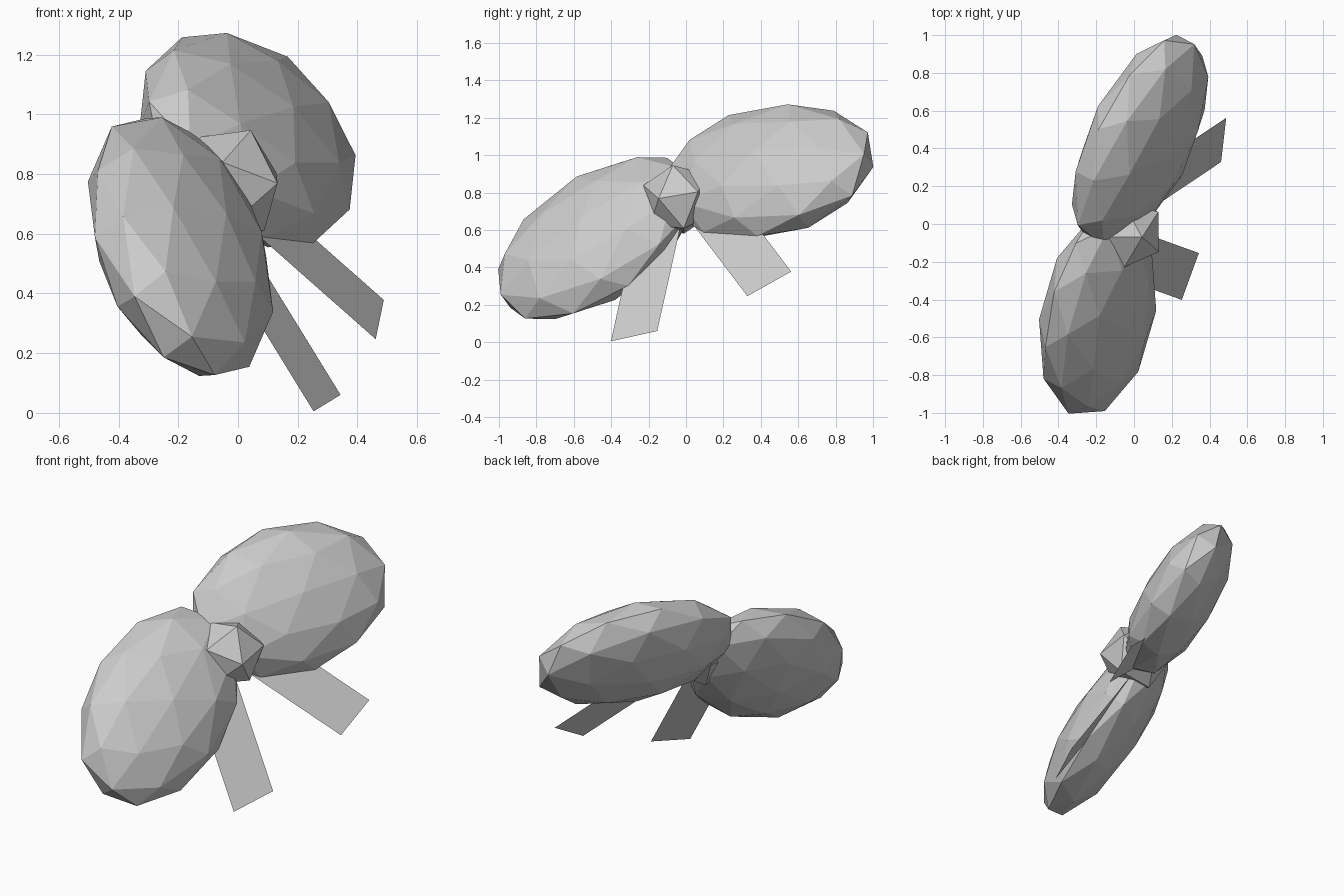
import bpy
import math
from mathutils import Matrix, Vector

cube = bpy.data.objects.get("Cube")
if cube:
    bpy.data.objects.remove(cube, do_unlink=True)

# One plain grey for the whole bow
grey = bpy.data.materials.new("plain_grey")
grey.use_nodes = True
grey.diffuse_color = (0.6, 0.6, 0.6, 1)
grey.node_tree.nodes["Principled BSDF"].inputs["Base Color"].default_value = (0.6, 0.6, 0.6, 1)

# Tilted frame of the bow: across the loops, out of its face, and up
across = Vector((0.222, 0.91, 0.352)).normalized()
up = Vector((0.74, -0.4, 0.54)).cross(across).normalized()
face = across.cross(up)
bow = Matrix((across, -face, up)).transposed().to_4x4()
bow.translation = (-0.08, -0.02, 0.735)


def ball(name, subdivisions, location, tilt, size):
    """Faceted ball, scaled and tilted inside the bow frame."""
    bpy.ops.mesh.primitive_ico_sphere_add(subdivisions=subdivisions, radius=1)
    obj = bpy.context.object
    obj.name = name
    obj.data.materials.append(grey)
    obj.matrix_world = (bow @ Matrix.Translation(location)
                        @ Matrix.Rotation(math.radians(tilt), 4, 'Y')
                        @ Matrix.Diagonal((*size, 1)))


def ribbon(name, side):
    """Flat slanted tail hanging from behind the knot."""
    inner, outer = Vector((0.265 * side, 0, -0.763)), Vector((0.53 * side, 0, -0.713))
    rise = Vector((-0.35 * side, 0, 0.94)) * 0.74
    mesh = bpy.data.meshes.new(name)
    mesh.from_pydata([inner, outer, outer + rise, inner + rise], [],
                     [(0, 1, 2, 3) if side > 0 else (3, 2, 1, 0)])
    mesh.materials.append(grey)
    obj = bpy.data.objects.new(name, mesh)
    obj.matrix_world = bow
    bpy.context.collection.objects.link(obj)


# Drooping loops and hanging tails on both sides
for label, side in (("front", -1), ("back", 1)):
    ball(label + "_loop", 2, (0.507 * side, 0, 0), 18 * side, (0.62, 0.206, 0.413))
    ribbon(label + "_ribbon_tail", side)

# Centre knot, set slightly forward
ball("knot", 1, (0, -0.053, 0), 0, (0.203, 0.203, 0.203))
